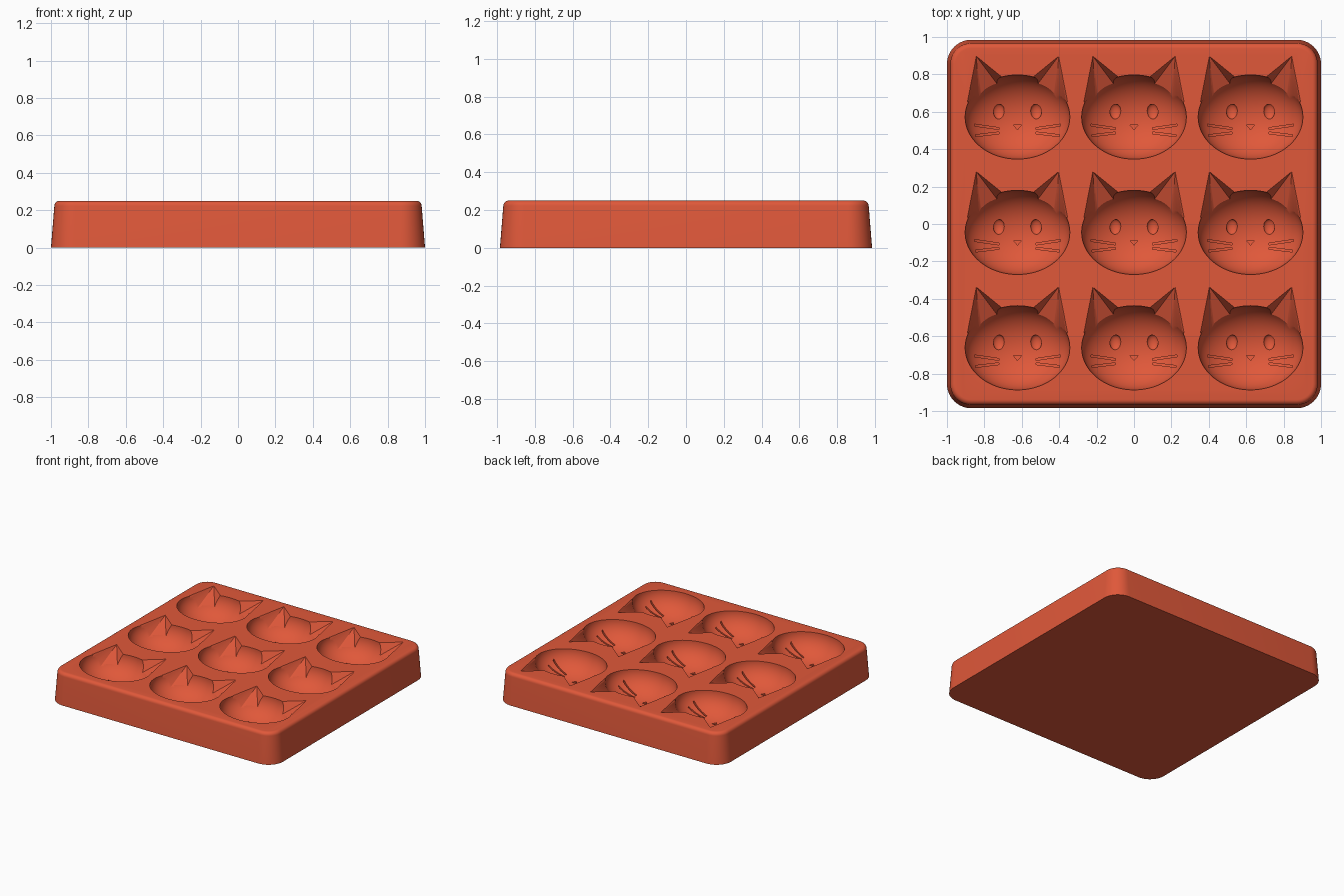
import bpy, bmesh, math
from mathutils import Matrix, Vector

cube = bpy.data.objects.get("Cube")
if cube:
    bpy.data.objects.remove(cube, do_unlink=True)

mat = bpy.data.materials.new("terracotta red")
mat.use_nodes = True
colour = (0.745, 0.098, 0.042, 1)
mat.diffuse_color = colour
mat.node_tree.nodes["Principled BSDF"].inputs["Base Color"].default_value = colour

TOP = 0.25                                  # height of the tray
HEAD = Vector((0.28, 0.225, 0.18))          # head hollow half axes


def make(name, bm):
    bmesh.ops.recalc_face_normals(bm, faces=bm.faces)
    mesh = bpy.data.meshes.new(name)
    bm.to_mesh(mesh)
    bm.free()
    obj = bpy.data.objects.new(name, mesh)
    bpy.context.collection.objects.link(obj)
    return obj


def ellipsoid(bm, centre, axes, u=48, v=28):
    m = Matrix.Translation(centre) @ Matrix.Diagonal((*axes, 1))
    bmesh.ops.create_uvsphere(bm, u_segments=u, v_segments=v, radius=1, matrix=m)


def hull(bm, points):
    verts = [bm.verts.new(p) for p in points]
    res = bmesh.ops.convex_hull(bm, input=verts)
    spare = [g for g in set(res["geom_interior"] + res["geom_unused"]) if isinstance(g, bmesh.types.BMVert)]
    bmesh.ops.delete(bm, geom=spare, context="VERTS")


def prism(bm, outline):
    hull(bm, [(x, y, z) for x, y in outline for z in (-0.3, -0.02)])


def boolean(obj, other, operation):
    mod = obj.modifiers.new("cut", "BOOLEAN")
    mod.object, mod.operation, mod.solver = other, operation, "EXACT"
    bpy.context.view_layer.objects.active = obj
    bpy.ops.object.modifier_apply(modifier=mod.name)
    bpy.data.objects.remove(other, do_unlink=True)


# Tray: tapered block with rounded corners and a soft top rim
def ring(bm, inset, z, radius=0.13, steps=10):
    verts = []
    for quarter, (sx, sy) in enumerate(((1, 1), (-1, 1), (-1, -1), (1, -1))):
        for i in range(steps + 1):
            a = math.radians(90) * (quarter + i / steps)
            verts.append(bm.verts.new((sx * (1 - radius) + (radius - inset) * math.cos(a),
                                       sy * (0.985 - radius) + (radius - inset) * math.sin(a), z)))
    return verts


bm = bmesh.new()
rim = 0.028
levels = [(0, 0)] + [(0.018 + rim * (1 - math.cos(t)), TOP - rim + rim * math.sin(t))
                     for t in (math.radians(90) * i / 6 for i in range(7))]
rings = [ring(bm, *level) for level in levels]
for low, high in zip(rings, rings[1:]):
    for i in range(len(low)):
        j = (i + 1) % len(low)
        bm.faces.new((low[i], low[j], high[j], high[i]))
bm.faces.new(rings[0])
bm.faces.new(rings[-1])
tray = make("tray", bm)

# One cat hollow: head bowl
bm = bmesh.new()
ellipsoid(bm, (0, 0, 0), HEAD, 72, 48)
cat = make("cat_cutter", bm)

# Ears: pointed wedges with a sloping floor
for s in (-1, 1):
    bm = bmesh.new()
    rim_points = [(0.22, 0.325), (0.268, 0.08), (0.085, 0.215)]
    hull(bm, [(s * x, y, z) for x, y in rim_points for z in (0, 0.05)]
         + [(s * 0.205, 0.09, -0.09), (s * 0.10, 0.165, -0.09)])
    boolean(cat, make("ear_cutter", bm), "UNION")

# Eyes: small oval dents in the bowl
for s in (-1, 1):
    bm = bmesh.new()
    depth = HEAD.z * math.sqrt(1 - (0.1 / HEAD.x) ** 2 - (0.03 / HEAD.y) ** 2)
    ellipsoid(bm, (s * 0.1, 0.03, -depth), (0.031, 0.041, 0.02), 24, 16)
    boolean(cat, make("eye_cutter", bm), "UNION")

# Nose and whiskers: engraved to an even depth under the bowl
bm = bmesh.new()
prism(bm, [(-0.022, -0.042), (0.022, -0.042), (0, -0.068)])
for s in (-1, 1):
    for x1, y1, x2, y2 in ((0.10, -0.062, 0.23, -0.043), (0.10, -0.085, 0.225, -0.1)):
        prism(bm, [(s * x, y + d) for x, y in ((x1, y1), (x2, y2)) for d in (-0.005, 0.005)])
lines = make("line_cutter", bm)
bm = bmesh.new()
ellipsoid(bm, (0, 0, 0), HEAD + Vector((0.012, 0.012, 0.012)), 72, 48)
boolean(lines, make("depth_limit", bm), "INTERSECT")
boolean(cat, lines, "UNION")

# Repeat the hollow in a three by three grid and cut it from the tray
bm = bmesh.new()
for column in (-1, 0, 1):
    for row in (-1, 0, 1):
        cell = bmesh.new()
        cell.from_mesh(cat.data)
        cell.transform(Matrix.Translation((column * 0.623, row * 0.617 - 0.045, TOP)))
        copy = bpy.data.meshes.new("cell")
        cell.to_mesh(copy)
        cell.free()
        bm.from_mesh(copy)
        bpy.data.meshes.remove(copy)
bpy.data.objects.remove(cat, do_unlink=True)
boolean(tray, make("cat_grid", bm), "DIFFERENCE")

tray.data.materials.clear()
tray.data.materials.append(mat)
bpy.ops.object.select_all(action="DESELECT")
tray.select_set(True)
bpy.context.view_layer.objects.active = tray
bpy.ops.object.shade_smooth_by_angle(angle=math.radians(30))
